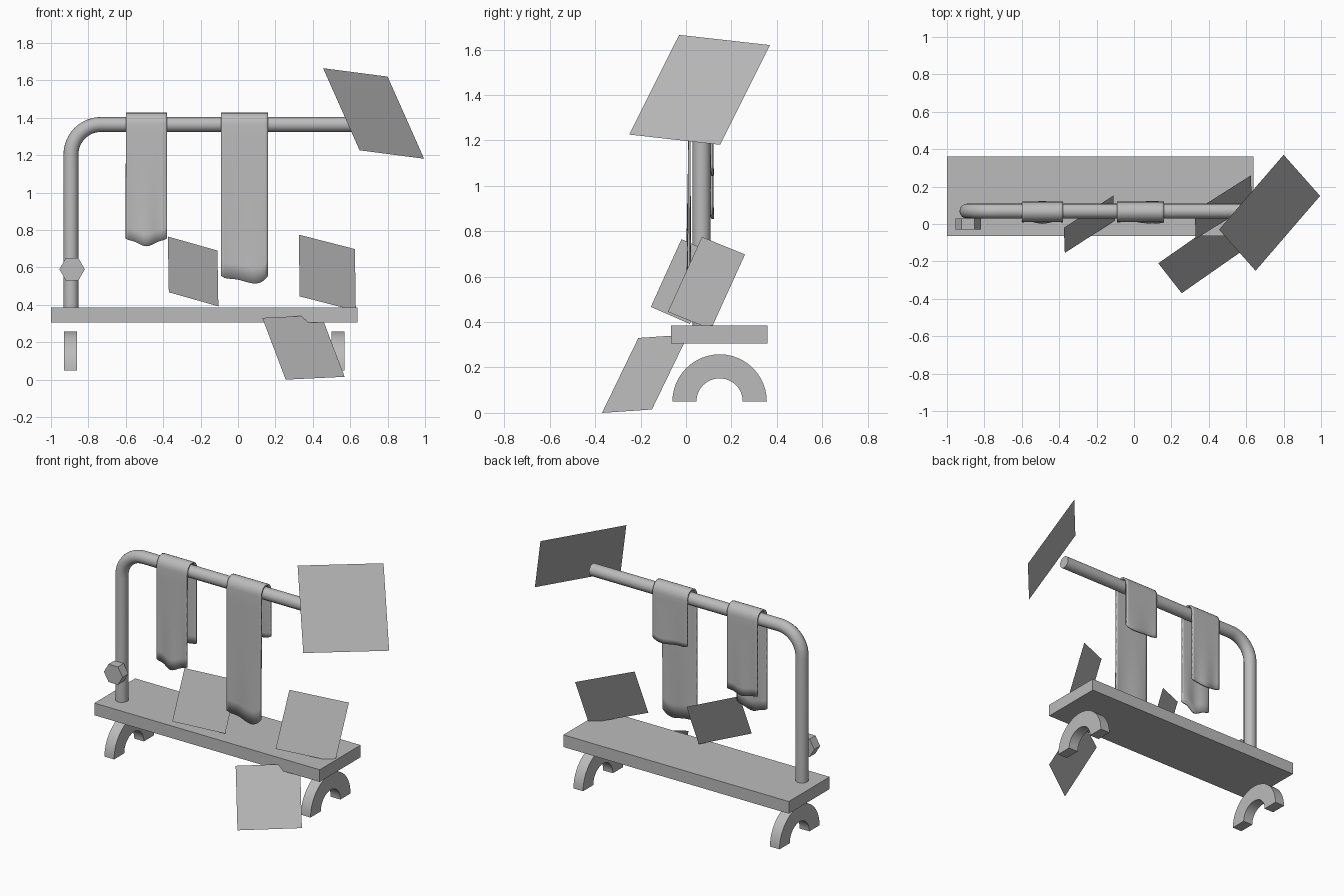
import bpy, bmesh
from math import sin, cos, pi, radians
from mathutils import Vector

cube = bpy.data.objects.get("Cube")
if cube:
    bpy.data.objects.remove(cube, do_unlink=True)

grey = bpy.data.materials.new("plain_grey")
grey.use_nodes = True
grey.diffuse_color = (0.5, 0.5, 0.5, 1)
grey.node_tree.nodes["Principled BSDF"].inputs["Base Color"].default_value = (0.5, 0.5, 0.5, 1)


def select_only(ob):
    bpy.ops.object.select_all(action='DESELECT')
    ob.select_set(True)
    bpy.context.view_layer.objects.active = ob


def finish(name, bm, smooth=False, fix=True):
    if fix:
        bmesh.ops.recalc_face_normals(bm, faces=bm.faces)
    mesh = bpy.data.meshes.new(name)
    bm.to_mesh(mesh)
    bm.free()
    mesh.materials.append(grey)
    ob = bpy.data.objects.new(name, mesh)
    bpy.context.collection.objects.link(ob)
    if smooth:
        select_only(ob)
        bpy.ops.object.shade_smooth_by_angle(angle=radians(35))
    return ob


def prism(name, outline, push, smooth=False):
    """Extrude a closed outline along a vector."""
    bm = bmesh.new()
    face = bm.faces.new([bm.verts.new(p) for p in outline])
    ext = bmesh.ops.extrude_face_region(bm, geom=[face], use_keep_orig=True)
    moved = [g for g in ext["geom"] if isinstance(g, bmesh.types.BMVert)]
    bmesh.ops.translate(bm, verts=moved, vec=push)
    return finish(name, bm, smooth)


# Base plank
prism("base_plank", [(-1, -.065, .305), (.64, -.065, .305), (.64, .36, .305), (-1, .36, .305)], (0, 0, .08))

# Half-ring feet
STEPS = 24
for name, x in (("right_foot", -.93), ("left_foot", .50)):
    outer = [(x, .148 + .208 * cos(pi * i / STEPS), .05 + .208 * sin(pi * i / STEPS)) for i in range(STEPS + 1)]
    inner = [(x, .148 + .102 * cos(pi * i / STEPS), .05 + .102 * sin(pi * i / STEPS)) for i in range(STEPS + 1)]
    prism(name, outer + inner[::-1], (.07, 0, 0), smooth=True)

# Bent rail: upright, elbow and horizontal bar
RAIL_Y, RAIL_Z, BEND = .069, 1.364, .16
curve = bpy.data.curves.new("rail", 'CURVE')
curve.dimensions = '3D'
curve.bevel_depth = .04
curve.bevel_resolution = 6
curve.use_fill_caps = True
path = [(-.893, RAIL_Y, .385)]
for i in range(13):
    a = pi - i * pi / 24
    path.append((-.893 + BEND + BEND * cos(a), RAIL_Y, RAIL_Z - BEND + BEND * sin(a)))
path.append((.63, RAIL_Y, RAIL_Z))
spline = curve.splines.new('POLY')
spline.points.add(len(path) - 1)
for pt, co in zip(spline.points, path):
    pt.co = (*co, 1)
rail = bpy.data.objects.new("rail", curve)
bpy.context.collection.objects.link(rail)
curve.materials.append(grey)
select_only(rail)
bpy.ops.object.convert(target='MESH')
bpy.ops.object.shade_smooth_by_angle(angle=radians(40))

# Hexagonal knob in front of the upright
prism("knob", [(-.887 + .068 * cos(k * pi / 3), -.03, .59 + .068 * sin(k * pi / 3)) for k in range(6)],
      (0, .06, 0))


# Towels draped over the rail
def towel(name, x0, x1, front_z, back_z, wave):
    bm = bmesh.new()
    cols, rows = 16, 10
    grid = []
    for c in range(cols + 1):
        t = c / cols
        x = x0 + (x1 - x0) * t
        ripple = sin(t * 2 * pi * wave)
        hem = .012 * ripple + .03 * abs(2 * t - 1) ** 5
        line = []
        for r in range(rows):                      # front flap, hem to rail
            k = 1 - r / rows
            line.append((x, .016 + .006 * ripple * k * k - .004 * k,
                         RAIL_Z - k * (RAIL_Z - front_z - hem)))
        for s in range(13):                        # fold over the rail
            a = pi - s * pi / 12
            line.append((x, .065 + .049 * cos(a), RAIL_Z + .058 * sin(a)))
        for r in range(1, rows + 1):               # back flap
            k = r / rows
            line.append((x, .114 - .004 * ripple * k * k,
                         RAIL_Z - k * (RAIL_Z - back_z - hem * .5)))
        grid.append([bm.verts.new(p) for p in line])
    for a, b in zip(grid, grid[1:]):
        for i in range(len(a) - 1):
            bm.faces.new((a[i], b[i], b[i + 1], a[i + 1]))
    ob = finish(name, bm, smooth=True, fix=False)
    mod = ob.modifiers.new("thickness", 'SOLIDIFY')
    mod.thickness = .01
    mod.offset = 0


towel("right_towel", -.60, -.38, .725, .86, 1.5)
towel("left_towel", -.09, .16, .525, 1.05, 1)


# Flat loose sheets: top corner, the corner beside it and the corner below it
def sheet(name, top, side, low):
    top, side, low = Vector(top), Vector(side), Vector(low)
    bm = bmesh.new()
    bm.faces.new([bm.verts.new(p) for p in (top, low, side + low - top, side)])
    finish(name, bm, fix=False)


sheet("upper_sheet", (.455, -.03, 1.665), (.80, .37, 1.62), (.65, -.25, 1.226))
sheet("lower_sheet", (.13, -.21, .33), (.445, .01, .345), (.255, -.37, 0))
sheet("middle_sheet", (-.375, -.02, .765), (-.11, .152, .69), (-.37, -.155, .467))
sheet("left_sheet", (.325, .07, .775), (.625, .26, .698), (.33, -.08, .445))
